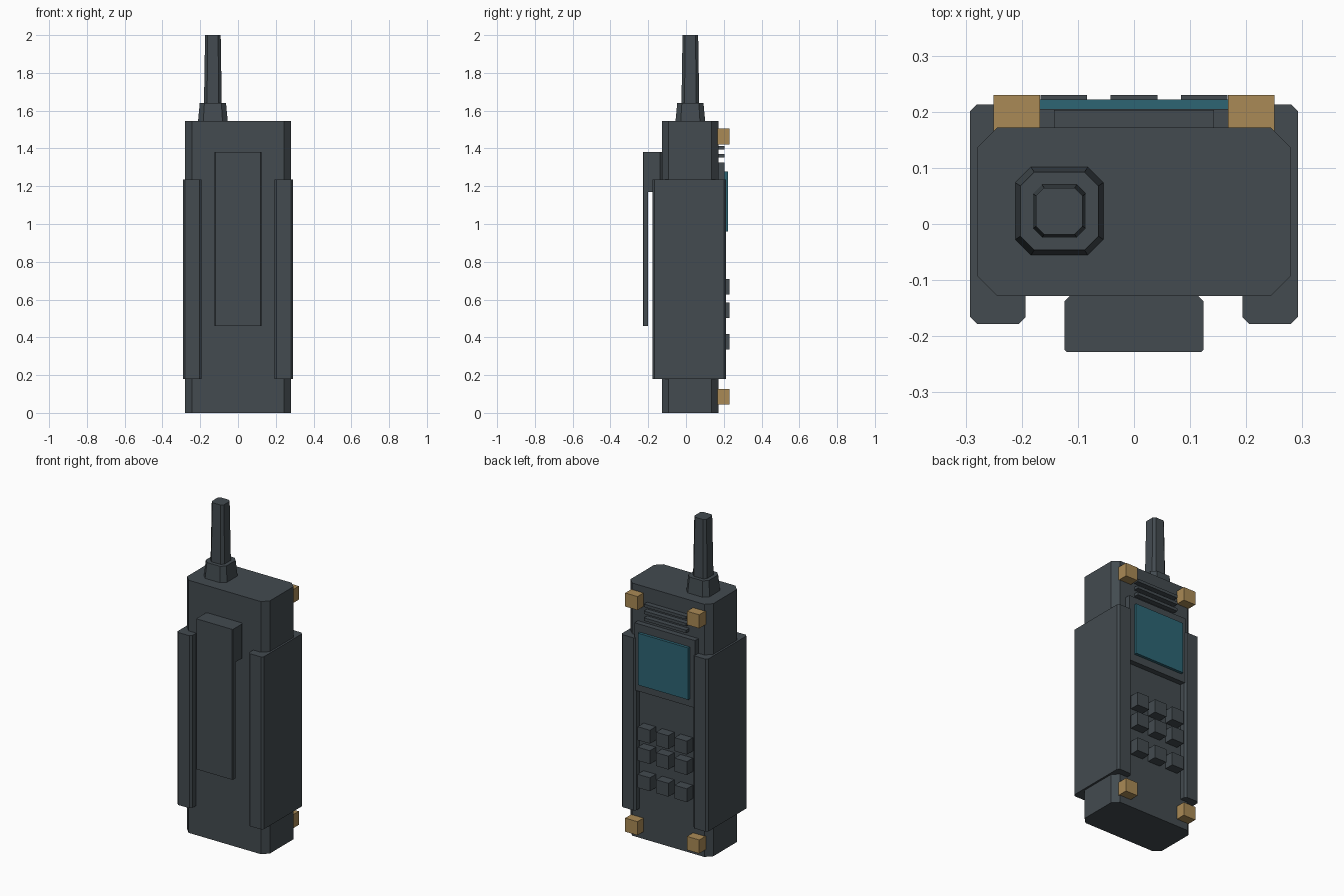
import bpy, bmesh

if "Cube" in bpy.data.objects:
    bpy.data.objects.remove(bpy.data.objects["Cube"])


def material(name, rgb):
    m = bpy.data.materials.new(name)
    m.diffuse_color = (*rgb, 1)
    m.use_nodes = True
    m.node_tree.nodes["Principled BSDF"].inputs["Base Color"].default_value = m.diffuse_color
    return m


SLATE = material("slate_grey", (0.056, 0.070, 0.080))
BRASS = material("brass", (0.40, 0.255, 0.092))
TEAL = material("screen_teal", (0.026, 0.130, 0.175))


def outline(x0, x1, y0, y1, cut_back, cut_front):
    """Rectangle in plan with cut corners; front is -y."""
    a, b = cut_front, cut_back
    pts = [(x0 + a, y0), (x1 - a, y0), (x1, y0 + a), (x1, y1 - b),
           (x1 - b, y1), (x0 + b, y1), (x0, y1 - b), (x0, y0 + a)]
    return list(dict.fromkeys(pts))


def prism(name, x, y, z, mat=SLATE, cut_back=0.0, cut_front=0.0, taper=1.0):
    """Upright block over an outline, optionally narrowing to the top."""
    cx, cy = sum(x) / 2, sum(y) / 2
    pts = outline(*x, *y, cut_back, cut_front)
    bm = bmesh.new()
    low = [bm.verts.new((px, py, z[0])) for px, py in pts]
    top = [bm.verts.new((cx + (px - cx) * taper, cy + (py - cy) * taper, z[1]))
           for px, py in pts]
    bm.faces.new(low[::-1])
    bm.faces.new(top)
    n = len(pts)
    for i in range(n):
        j = (i + 1) % n
        bm.faces.new((low[i], low[j], top[j], top[i]))
    me = bpy.data.meshes.new(name)
    bm.to_mesh(me)
    bm.free()
    me.materials.append(mat)
    ob = bpy.data.objects.new(name, me)
    bpy.context.collection.objects.link(ob)
    return ob


def around(c, half):
    return (c - half, c + half)


# Main case
prism("body", (-0.28, 0.28), (-0.128, 0.172), (0, 1.545), cut_back=0.036, cut_front=0.036)

# Side grips and brass corner studs
for side, s in (("left", -1), ("right", 1)):
    prism(f"grip_{side}", around(s * 0.2425, 0.0495), (-0.178, 0.213), (0.18, 1.235),
          cut_back=0.012, cut_front=0.012)
    for level, z in (("lower", 0.086), ("upper", 1.463)):
        prism(f"stud_{level}_{side}", around(s * 0.209, 0.0415), (0.163, 0.23),
              around(z, 0.0415), BRASS)

# Antenna with its collar
prism("antenna_collar", around(-0.133, 0.079), around(0.023, 0.079), (1.54, 1.64),
      cut_back=0.028, cut_front=0.028, taper=0.88)
prism("antenna", around(-0.133, 0.047), around(0.023, 0.047), (1.64, 2.0),
      cut_back=0.016, cut_front=0.016, taper=0.88)

# Display
prism("screen_bezel", (-0.205, 0.205), (0.16, 0.205), (0.913, 1.325))
prism("screen", (-0.17, 0.17), (0.195, 0.222), (0.96, 1.277), TEAL)

# Speaker slats
for i in range(3):
    prism(f"speaker_slat_{i + 1}", (-0.143, 0.143), (0.165, 0.203),
          around(1.362 + 0.042 * i, 0.009), cut_front=0.008)

# Keypad
for r, z in enumerate((0.668, 0.543, 0.377)):
    for c in range(3):
        prism(f"key_{r + 1}_{c + 1}", around(0.125 * (c - 1), 0.0415), (0.165, 0.23),
              around(z, 0.041))

# Belt clip
prism("clip_plate", (-0.124, 0.124), (-0.228, -0.2), (0.46, 1.38), cut_front=0.004)
prism("clip_mount", (-0.124, 0.124), (-0.2, -0.126), (1.17, 1.38), cut_back=0.012)
